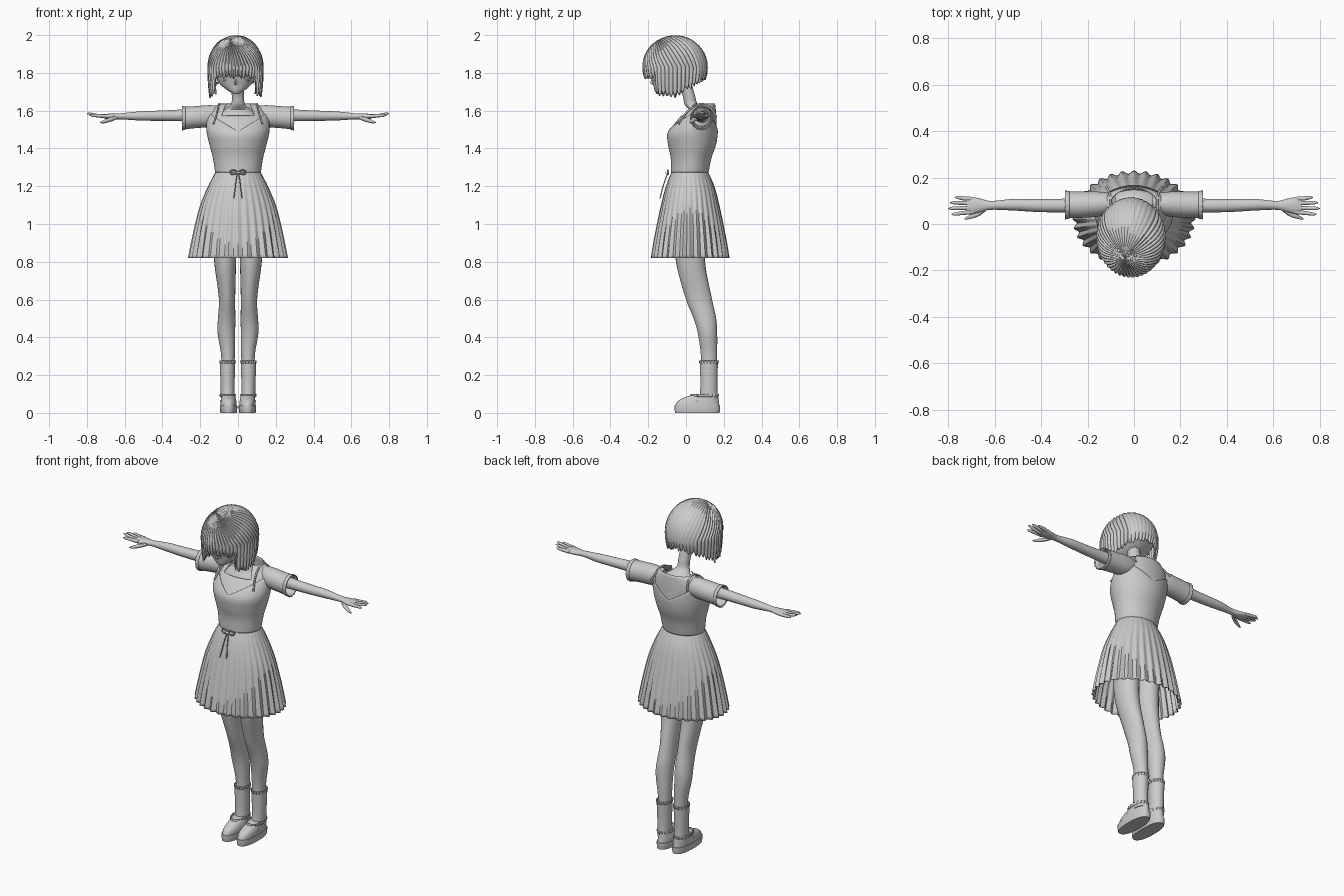
import bpy, bmesh, math
from mathutils import Vector

if bpy.data.objects.get("Cube"):
    bpy.data.objects.remove(bpy.data.objects["Cube"])

GREY = (0.6, 0.6, 0.6, 1)
clay = bpy.data.materials.new("plain_grey")
clay.use_nodes = True
clay.diffuse_color = GREY
shader = clay.node_tree.nodes["Principled BSDF"]
shader.inputs["Base Color"].default_value = GREY
shader.inputs["Roughness"].default_value = 0.8
meshes = []


def add(name, data, mirror=False, thick=0):
    ob = bpy.data.objects.new(name, data)
    bpy.context.collection.objects.link(ob)
    data.materials.append(clay)
    if mirror:
        m = ob.modifiers.new("mirror", "MIRROR")
        m.use_mirror_merge = False
    if thick:
        ob.modifiers.new("cloth", "SOLIDIFY").thickness = thick
    return ob


def skin(name, rows, caps=True, mirror=False, thick=0):
    """Join closed rows of points into a surface."""
    bm = bmesh.new()
    loops = [[bm.verts.new(p) for p in row] for row in rows]
    n = len(rows[0])
    for lo, hi in zip(loops, loops[1:]):
        for i in range(n):
            j = (i + 1) % n
            bm.faces.new((lo[i], lo[j], hi[j], hi[i]))
    if caps:
        bm.faces.new(loops[0])
        bm.faces.new(loops[-1])
    bmesh.ops.recalc_face_normals(bm, faces=bm.faces)
    me = bpy.data.meshes.new(name)
    bm.to_mesh(me)
    bm.free()
    ob = add(name, me, mirror, thick)
    meshes.append(ob)
    return ob


def at(keys, t):
    """Smooth section (centre u, v, radius u, v) at height t."""
    i = 0
    while i < len(keys) - 2 and t > keys[i + 1][0]:
        i += 1
    a, b = keys[i], keys[i + 1]
    p, q = keys[max(i - 1, 0)], keys[min(i + 2, len(keys) - 1)]
    h = b[0] - a[0]
    s = min(max((t - a[0]) / h, 0), 1)
    out = []
    for c in range(1, 5):
        m0 = (b[c] - p[c]) / (b[0] - p[0]) * h
        m1 = (q[c] - a[c]) / (q[0] - a[0]) * h
        s2, s3 = s * s, s * s * s
        out.append((2*s3 - 3*s2 + 1) * a[c] + (s3 - 2*s2 + s) * m0
                   + (3*s2 - 2*s3) * b[c] + (s3 - s2) * m1)
    return out


def loft(name, keys, rows=16, sides=24, axis="z", top=None, grow=0, power=1,
         waves=0, amp=None, **kw):
    """Loft elliptical sections along z or x; angle 0 faces front."""
    def point(s, a):
        end = top(a) if top else keys[-1][0]
        t = keys[0][0] + (end - keys[0][0]) * s
        u, v, ru, rv = at(keys, t)
        k = 1 + (amp(s) * math.cos(waves * a) if amp else 0)
        bend = lambda c: math.copysign(abs(c) ** power, c)
        u += (ru + grow) * k * bend(math.sin(a))
        v -= (rv + grow) * k * bend(math.cos(a))
        return (t, u, v) if axis == "x" else (u, v, t)
    return skin(name, [[point(r / rows, math.tau * i / sides)
                        for i in range(sides)] for r in range(rows + 1)], **kw)


def cord(name, pts, r, cyclic=False, mirror=False):
    cu = bpy.data.curves.new(name, "CURVE")
    cu.dimensions = "3D"
    cu.bevel_depth, cu.bevel_resolution, cu.resolution_u = r, 1, 6
    sp = cu.splines.new("NURBS")
    sp.points.add(len(pts) - 1)
    for p, co in zip(sp.points, pts):
        p.co = (*co, 1)
    sp.order_u = 3
    sp.use_endpoint_u, sp.use_cyclic_u = not cyclic, cyclic
    return add(name, cu, mirror)


# Legs, socks and shoes
loft("legs", [(0.1, .055, .122, .034, .042), (.3, .053, .122, .036, .043),
              (.43, .062, .113, .047, .052), (.5, .06, .1, .046, .06),
              (.6, .058, .069, .043, .069), (.8, .068, .024, .058, .077),
              (1.0, .07, .02, .067, .085)], 30, mirror=True)
loft("socks", [(.07, .054, .12, .037, .05), (.14, .055, .121, .037, .045),
               (.27, .056, .121, .041, .048)], 8, mirror=True, thick=.004)
for name, z, cy, ry in (("sock_frills", .262, .121, .051), ("ankle_frills", .085, .1, .072)):
    loft(name, [(z, .055, cy, .04, ry - .003), (z + .015, .055, cy, .043, ry)], 3, 72,
         waves=18, amp=lambda s: .05, mirror=True, thick=.003, caps=False)
loft("soles", [(0, .05, .06, .043, .118), (.02, .05, .06, .046, .121),
               (.038, .05, .06, .046, .121)], 4, 36, power=.85, mirror=True)
loft("shoe_uppers", [(.038, .05, .06, .043, .117), (.06, .05, .064, .042, .11),
                     (.08, .051, .08, .038, .092), (.1, .052, .108, .032, .06)],
     8, 36, power=.9, mirror=True)
cord("shoe_straps", [(.012, .06, .06), (.03, .035, .09), (.05, .025, .096),
                     (.07, .035, .09), (.09, .06, .06)], .006, mirror=True)

# Pleated skirt, open underneath
loft("skirt", [(.82, 0, .022, .256, .202), (.9, 0, .022, .242, .19),
               (1.0, 0, .022, .222, .172), (1.1, 0, .022, .197, .152),
               (1.2, 0, .022, .157, .127), (1.28, 0, .02, .117, .095)], 28, 192,
     waves=32, amp=lambda s: .035 * (1 - s) ** .7, caps=False, thick=.004)

# Blouse and pinafore bodice
torso = [(1.27, 0, .02, .116, .094), (1.35, 0, .027, .128, .103),
         (1.42, 0, .032, .146, .122), (1.48, 0, .035, .16, .128),
         (1.53, 0, .05, .163, .112), (1.58, 0, .07, .153, .09),
         (1.61, 0, .083, .135, .074), (1.637, 0, .092, .1, .062)]
loft("blouse", torso, 28, 72, caps=False, thick=.004,
     top=lambda a: 1.575 if math.cos(a) > .8 else 1.637)
loft("bodice", torso, 24, 72, caps=False, thick=.004, grow=.005,
     top=lambda a: 1.49 + .1 * abs(math.sin(a)))
for x in (-1, 1):
    side = "left" if x > 0 else "right"
    cord(side + "_strap", [(.13 * x, -.04, 1.53), (.11 * x, -.005, 1.59),
                           (.1 * x, .07, 1.642), (.1 * x, .13, 1.625),
                           (.12 * x, .16, 1.57)], .005)

# Waist tie with bow
loft("waistband", [(1.262, 0, .02, .124, .101), (1.28, 0, .02, .12, .098)], 3, 60,
     caps=False, thick=.006)
cord("bow_loops", [(0, -.092, 1.272), (.02, -.1, 1.288), (.042, -.092, 1.28),
                   (.038, -.094, 1.262), (.015, -.1, 1.264)], .004, True, True)
cord("bow_tails", [(.002, -.096, 1.272), (.01, -.108, 1.24), (.014, -.125, 1.19),
                   (.022, -.138, 1.135)], .003, mirror=True)
cord("bow_knot", [(-.008, -.1, 1.272), (0, -.104, 1.272), (.008, -.1, 1.272)], .008)

# Sleeves, arms and hands
loft("sleeves", [(.08, .09, 1.575, .04, .048), (.15, .086, 1.571, .053, .058),
                 (.22, .083, 1.566, .056, .058), (.295, .082, 1.56, .057, .06)],
     10, 32, "x", caps=False, mirror=True, thick=.004)
loft("cuff_frills", [(.278, .082, 1.561, .059, .062), (.297, .082, 1.56, .061, .063)],
     3, 64, "x", waves=16, amp=lambda s: .025 * s, caps=False, mirror=True, thick=.004)
loft("arms", [(.12, .083, 1.575, .038, .04), (.3, .079, 1.575, .03, .031),
              (.42, .08, 1.573, .028, .027), (.52, .083, 1.572, .025, .024),
              (.62, .08, 1.57, .019, .016), (.66, .08, 1.569, .029, .016),
              (.7, .08, 1.57, .037, .013), (.72, .081, 1.572, .033, .008)],
     34, 20, "x", mirror=True)
fingers = (("index", .052, .042, 1.575, .785), ("middle", .07, .067, 1.585, .8),
           ("ring", .089, .092, 1.583, .793), ("little", .107, .115, 1.575, .77))
for name, y0, y1, z1, tip in fingers:
    loft(name + "_fingers", [(.69, y0, 1.57, .01, .01), (.74, (y0 + y1) / 2, 1.573, .009, .009),
                             (tip - .008, y1, z1, .0065, .0065), (tip, y1, z1, .002, .002)],
         8, 10, "x", mirror=True)
loft("thumbs", [(.64, .065, 1.565, .012, .01), (.67, .045, 1.555, .013, .012),
                (.71, .029, 1.542, .009, .009), (.73, .022, 1.537, .003, .003)],
     8, 10, "x", mirror=True)

# Upper chest and neck
loft("neck", [(1.5, 0, .05, .13, .09), (1.57, 0, .072, .115, .075),
              (1.605, 0, .066, .07, .05), (1.63, 0, .03, .038, .036),
              (1.68, 0, .015, .033, .033), (1.78, -.005, -.02, .036, .04)], 24, 32)

# Head and face
loft("head", [(1.688, -.01, -.142, .012, .012), (1.7, -.01, -.13, .034, .034),
              (1.73, -.011, -.105, .074, .066), (1.77, -.012, -.075, .103, .108),
              (1.83, -.013, -.055, .126, .145), (1.9, -.013, -.055, .12, .14),
              (1.95, -.013, -.055, .08, .1), (1.965, -.013, -.055, .03, .04)], 24, 40)
loft("nose", [(1.737, -.012, -.17, .003, .003), (1.742, -.012, -.176, .008, .012),
              (1.765, -.012, -.178, .004, .006)], 6, 10)
cord("lips", [(-.026, -.162, 1.722), (-.012, -.168, 1.718), (.002, -.162, 1.722)], .003)
for x in (-.06, .036):
    cord("eyelid_" + ("right" if x < 0 else "left"),
         [(x - .018, -.158, 1.757), (x, -.172, 1.766), (x + .024, -.158, 1.757)], .003)
loft("ears", [(1.76, .1, -.03, .008, .01), (1.79, .112, -.025, .01, .018),
              (1.82, .115, -.02, .008, .016)], 6, 12, mirror=True)

# Bobbed hair: strands sweep from a forward crown, then hang
CENTRE, SIZE = Vector((-.013, -.057, 1.83)), Vector((.147, .172, .169))
CROWN = Vector((-.17, -.48, .86)).normalized()
STRANDS, PER = 46, 6


def hair_end(f):
    if f > .62:
        return 1.772
    return 1.672 + .02 * f if f > 0 else 1.672 - .095 * f


def hair_point(r, i):
    a = math.tau * i / (STRANDS * PER)
    f = math.cos(a)
    ridge = abs(math.sin(STRANDS * a / 2))
    edge = Vector((math.sin(a), -f, 0))
    s = min(r / 14, 1)
    ang = CROWN.angle(edge)
    d = (CROWN * math.sin((1 - s) * ang) + edge * math.sin(s * ang)) / math.sin(ang)
    fade = min(s * 3, 1) * (.25 if f < -.75 else 1)
    k = 1 + .05 * (ridge - .7) * fade
    p = Vector([d[c] * SIZE[c] * k for c in range(3)])
    if r > 14:
        drop = (r - 14) / 8
        end = hair_end(f) + .018 * (1 - ridge) + .006 * math.sin(a * 17)
        p *= 1 - .07 * drop * drop
        p.z = (end - CENTRE.z) * drop
    return CENTRE + p


skin("hair", [[hair_point(r + .05 if r == 0 else r, i) for i in range(STRANDS * PER)]
              for r in range(23)], caps=False, thick=.008)

# Smooth curves, crisp edges
bpy.ops.object.select_all(action="DESELECT")
for ob in meshes:
    ob.select_set(True)
bpy.context.view_layer.objects.active = meshes[0]
bpy.ops.object.shade_smooth_by_angle(angle=math.radians(40))
